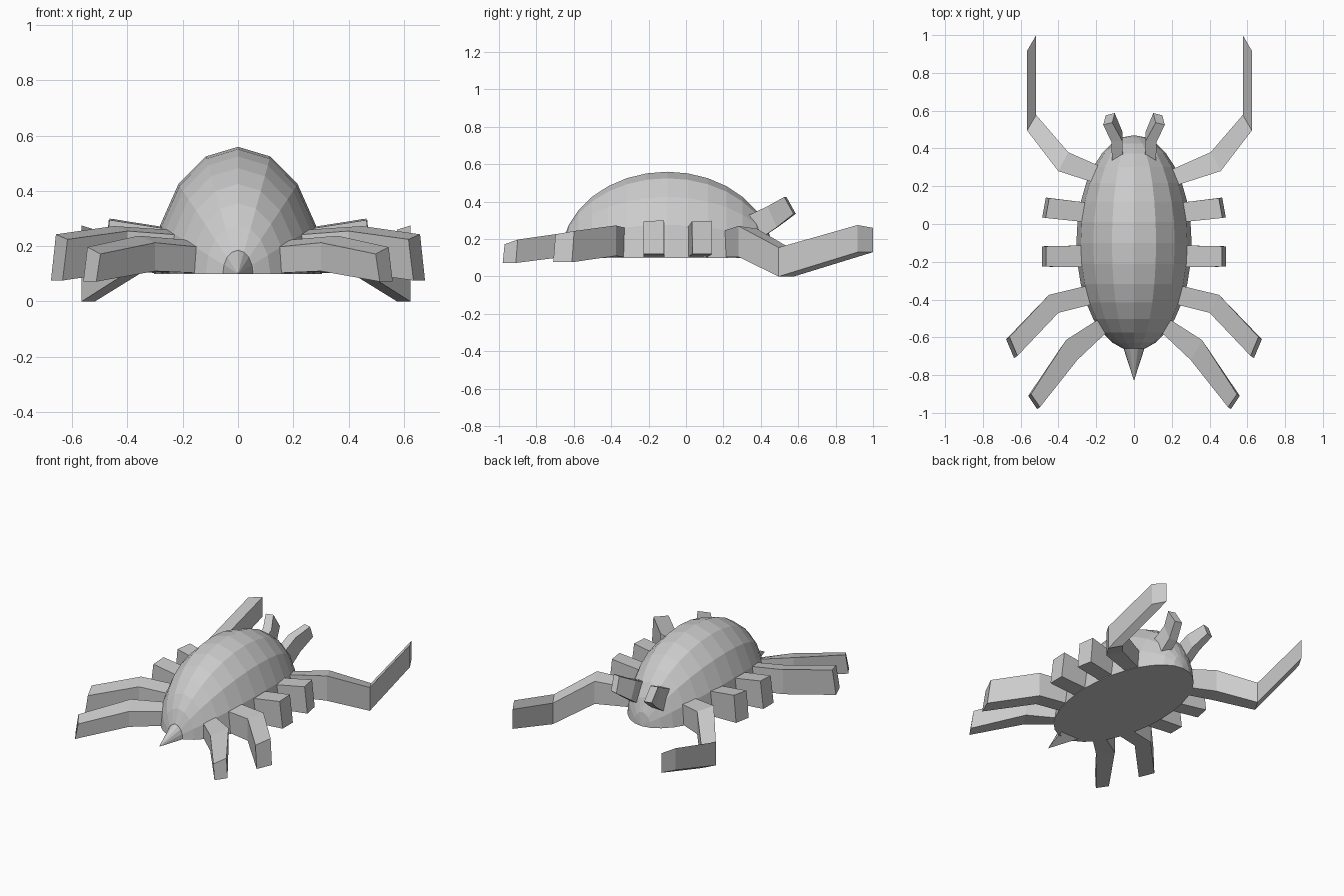
import bpy, bmesh, math
from mathutils import Matrix, Vector

if "Cube" in bpy.data.objects:
    bpy.data.objects.remove(bpy.data.objects["Cube"])


def finish(name, bm):
    bmesh.ops.recalc_face_normals(bm, faces=bm.faces[:])
    mesh = bpy.data.meshes.new(name)
    bm.to_mesh(mesh)
    bm.free()
    bpy.context.collection.objects.link(bpy.data.objects.new(name, mesh))


def keep_upper_half(bm):
    # drop everything under z = 0 and close the flat underside
    low = [v for v in bm.verts if v.co.z < -1e-4]
    bmesh.ops.delete(bm, geom=low, context='VERTS')
    rim = [e for e in bm.edges if e.is_boundary]
    bmesh.ops.contextual_create(bm, geom=rim)


# domed shell
bm = bmesh.new()
bmesh.ops.create_uvsphere(bm, u_segments=16, v_segments=16, radius=1,
                          matrix=Matrix.Rotation(math.pi / 2, 4, 'X'))
keep_upper_half(bm)
bmesh.ops.scale(bm, vec=(0.305, 0.57, 0.46), verts=bm.verts)
bmesh.ops.translate(bm, vec=(0, -0.10, 0.10), verts=bm.verts)
finish("body", bm)

# pointed snout: half cone along -y
bm = bmesh.new()
bmesh.ops.create_cone(bm, cap_ends=True, segments=16, radius1=1, radius2=0, depth=1,
                      matrix=Matrix.Rotation(math.pi / 2, 4, 'X'))
keep_upper_half(bm)
bmesh.ops.scale(bm, vec=(0.068, 0.21, 0.105), verts=bm.verts)
bmesh.ops.translate(bm, vec=(0, -0.725, 0.10), verts=bm.verts)
finish("snout", bm)


def beams(name, stations, centre=0.0, tilt=0.0):
    """Mirrored pair of bent box beams.
    Station: edge a (x, y), edge b (x, y), bottom z, top z, top shift (x, y)."""
    for side, s in (("left", -1), ("right", 1)):
        bm = bmesh.new()
        rings = []
        for ax, ay, bx, by, z0, z1, dx, dy in stations:
            pts = [(ax, ay, z0), (bx, by, z0),
                   (bx + dx, by + dy, z1 + tilt), (ax + dx, ay + dy, z1)]
            rings.append([bm.verts.new((centre + s * x, y, z)) for x, y, z in pts])
        for r, q in zip(rings, rings[1:]):
            for i in range(4):
                j = (i + 1) % 4
                bm.faces.new((r[i], r[j], q[j], q[i]))
        bm.faces.new(rings[0])
        bm.faces.new(rings[-1])
        finish(f"{name}_{side}", bm)


# front legs
beams("front_leg", [
    (0.12, -0.55, 0.15, -0.48, 0.102, 0.195, 0, 0),
    (0.30, -0.72, 0.36, -0.614, 0.11, 0.213, 0, 0),
    (0.513, -0.98, 0.56, -0.91, 0.072, 0.172, -0.015, 0.01)], tilt=0.025)

# second legs
beams("second_leg", [
    (0.20, -0.42, 0.22, -0.32, 0.102, 0.24, 0, 0),
    (0.40, -0.47, 0.45, -0.375, 0.11, 0.255, 0, 0),
    (0.635, -0.71, 0.677, -0.61, 0.076, 0.225, -0.018, 0.012)], tilt=0.018)

# third legs, short stubs
beams("third_leg", [
    (0.24, -0.228, 0.24, -0.113, 0.102, 0.26, 0, 0),
    (0.487, -0.226, 0.487, -0.118, 0.12, 0.295, -0.022, 0)], tilt=0.005)

# fourth legs, short stubs
beams("fourth_leg", [
    (0.24, 0.008, 0.24, 0.112, 0.102, 0.26, 0, 0),
    (0.486, 0.035, 0.467, 0.14, 0.12, 0.295, -0.018, -0.003)], tilt=0.003)

# long rear arms, set slightly off centre
beams("rear_arm", [
    (0.15, 0.19, 0.14, 0.275, 0.102, 0.24, 0, 0),
    (0.43, 0.28, 0.377, 0.38, 0.105, 0.27, 0, 0),
    (0.595, 0.495, 0.547, 0.577, 0.0, 0.155, 0, 0),
    (0.595, 0.917, 0.547, 1.0, 0.13, 0.275, 0, 0)], centre=0.029, tilt=-0.015)

# feelers
beams("feeler", [
    (0.116, 0.38, 0.058, 0.38, 0.19, 0.325, 0, -0.05),
    (0.12, 0.485, 0.062, 0.49, 0.263, 0.375, 0, -0.05),
    (0.15, 0.575, 0.102, 0.587, 0.335, 0.425, 0.013, -0.05)])
